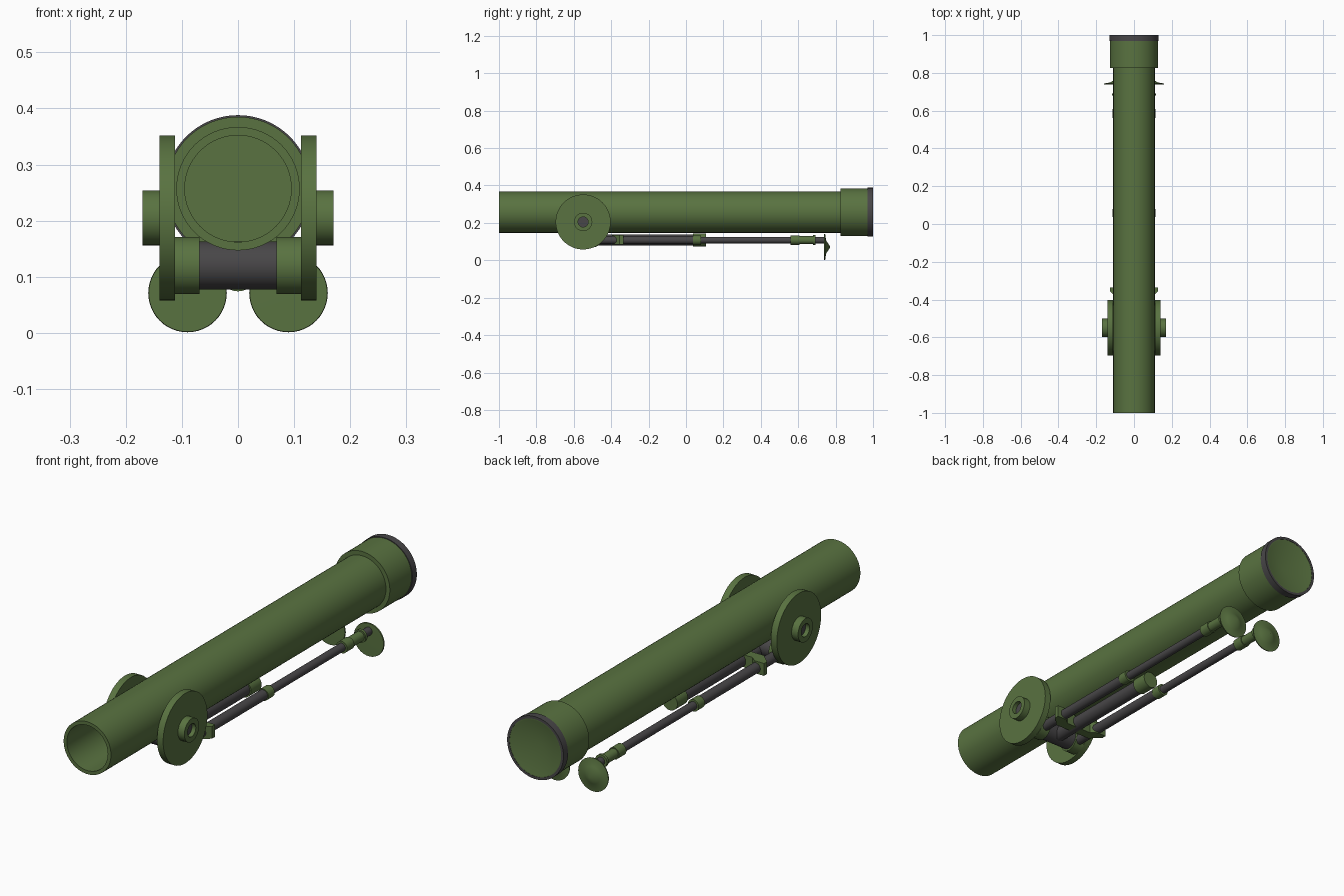
import bpy, bmesh, math
from mathutils import Matrix

if "Cube" in bpy.data.objects:
    bpy.data.objects.remove(bpy.data.objects["Cube"])


def material(name, rgb):
    m = bpy.data.materials.new(name)
    m.diffuse_color = (*rgb, 1)
    m.use_nodes = True
    m.node_tree.nodes["Principled BSDF"].inputs["Base Color"].default_value = m.diffuse_color
    return m


GREEN = material("olive_green", (0.10, 0.17, 0.052))
DARK = material("dark_metal", (0.065, 0.062, 0.065))
TO_Y = Matrix.Rotation(-math.pi / 2, 4, 'X')
TO_X = Matrix.Rotation(math.pi / 2, 4, 'Y')


def finish(name, bm, mat):
    bmesh.ops.recalc_face_normals(bm, faces=bm.faces)
    me = bpy.data.meshes.new(name)
    bm.to_mesh(me)
    bm.free()
    me.materials.append(mat)
    ob = bpy.data.objects.new(name, me)
    bpy.context.collection.objects.link(ob)
    bpy.context.view_layer.objects.active = ob
    bpy.ops.object.select_all(action='DESELECT')
    ob.select_set(True)
    bpy.ops.object.shade_smooth_by_angle(angle=math.radians(30))
    return ob


def lathe(name, profile, mat, loc=(0, 0, 0), axis=TO_Y, segs=64):
    """Spin (radius, distance) points around the axis."""
    bm = bmesh.new()
    vs = [bm.verts.new((r, 0, t)) for r, t in profile]
    es = [bm.edges.new(p) for p in zip(vs, vs[1:])]
    bmesh.ops.spin(bm, geom=vs + es, cent=(0, 0, 0), axis=(0, 0, 1),
                   angle=2 * math.pi, steps=segs, use_merge=True)
    bmesh.ops.remove_doubles(bm, verts=bm.verts, dist=1e-5)
    bmesh.ops.transform(bm, matrix=Matrix.Translation(loc) @ axis, verts=bm.verts)
    return finish(name, bm, mat)


def rod(name, r, a, b, mat, loc=(0, 0, 0), axis=TO_Y, segs=32):
    return lathe(name, [(0, a), (r, a), (r, b), (0, b)], mat, loc, axis, segs)


# Launch tube with open bore, flared end and conical end cap
TZ = 0.257
lathe("tube", [(0, 0.9), (0.095, 0.9), (0.095, -1), (0.11, -1), (0.11, 0.95), (0, 0.95)],
      GREEN, (0, 0, TZ))
lathe("flared_end", [(0.109, 0.825), (0.128, 0.825), (0.128, 0.972), (0.109, 0.972), (0.109, 0.825)],
      GREEN, (0, 0, TZ))
lathe("end_ring", [(0.12, 0.97), (0.131, 0.97), (0.131, 1.0), (0.12, 1.0), (0.12, 0.97)],
      DARK, (0, 0, TZ))
lathe("end_cone", [(0.122, 0.972), (0.122, 0.999), (0.114, 0.999), (0, 0.955)],
      GREEN, (0, 0, TZ))

# Cross axle and centre strut under the tube
AY, AZ = -0.5, 0.12
rod("axle", 0.043, -0.072, 0.072, DARK, (0, AY, AZ), TO_X, 48)
rod("centre_strut", 0.029, -0.5, 0.04, DARK, (0, 0, 0.109))
rod("strut_end_cap", 0.035, 0.037, 0.107, GREEN, (0, 0, 0.109))

# Bent cross brace joining the two legs
half = [(0.06, -0.355), (0.085, -0.335), (0.128, -0.335), (0.128, -0.355), (0.085, -0.395)]
outline = half + [(-x, y) for x, y in reversed(half)]
bm = bmesh.new()
face = bm.faces.new([bm.verts.new((x, y, 0.084)) for x, y in outline])
top = bmesh.ops.extrude_face_region(bm, geom=[face])["geom"]
bmesh.ops.translate(bm, vec=(0, 0, 0.052), verts=[v for v in top if isinstance(v, bmesh.types.BMVert)])
finish("leg_brace", bm, GREEN)

for side, s in (("right", 1), ("left", -1)):
    # Wheel with hollow hub
    flip = TO_X if s == 1 else Matrix.Rotation(math.pi, 4, 'Z') @ TO_X
    wheel = (0, -0.55, 0.205)
    rod(side + "_wheel", 0.147, 0.112, 0.14, GREEN, wheel, flip, 64)
    lathe(side + "_hub", [(0.027, 0.138), (0.049, 0.138), (0.049, 0.17), (0.027, 0.17), (0.027, 0.138)],
          GREEN, wheel, flip, 48)
    rod(side + "_hub_core", 0.0275, 0.138, 0.152, DARK, wheel, flip)
    rod(side + "_axle_cap", 0.051, 0.069, 0.114, GREEN, (0, AY, AZ), flip, 48)

    # Folded telescopic leg with collars
    leg = (s * 0.09, 0, 0.108)
    rod(side + "_upper_leg", 0.021, -0.5, 0.045, DARK, leg)
    rod(side + "_lower_leg", 0.017, 0.04, 0.565, DARK, leg)
    rod(side + "_leg_collar", 0.025, 0.038, 0.08, GREEN, leg)
    lathe(side + "_ankle", [(0, 0.56), (0.025, 0.56), (0.025, 0.608), (0.021, 0.608),
                            (0.021, 0.685), (0, 0.685)], GREEN, leg, segs=32)
    rod(side + "_ankle_ring", 0.027, 0.68, 0.692, GREEN, leg)
    rod(side + "_ankle_neck", 0.017, 0.69, 0.742, DARK, leg)

    # Round foot plate with pointed centre
    lathe(side + "_foot", [(0, 0.738), (0.069, 0.739), (0.07, 0.744), (0.036, 0.749), (0, 0.772)],
          GREEN, (s * 0.09, 0, 0.071), segs=48)
